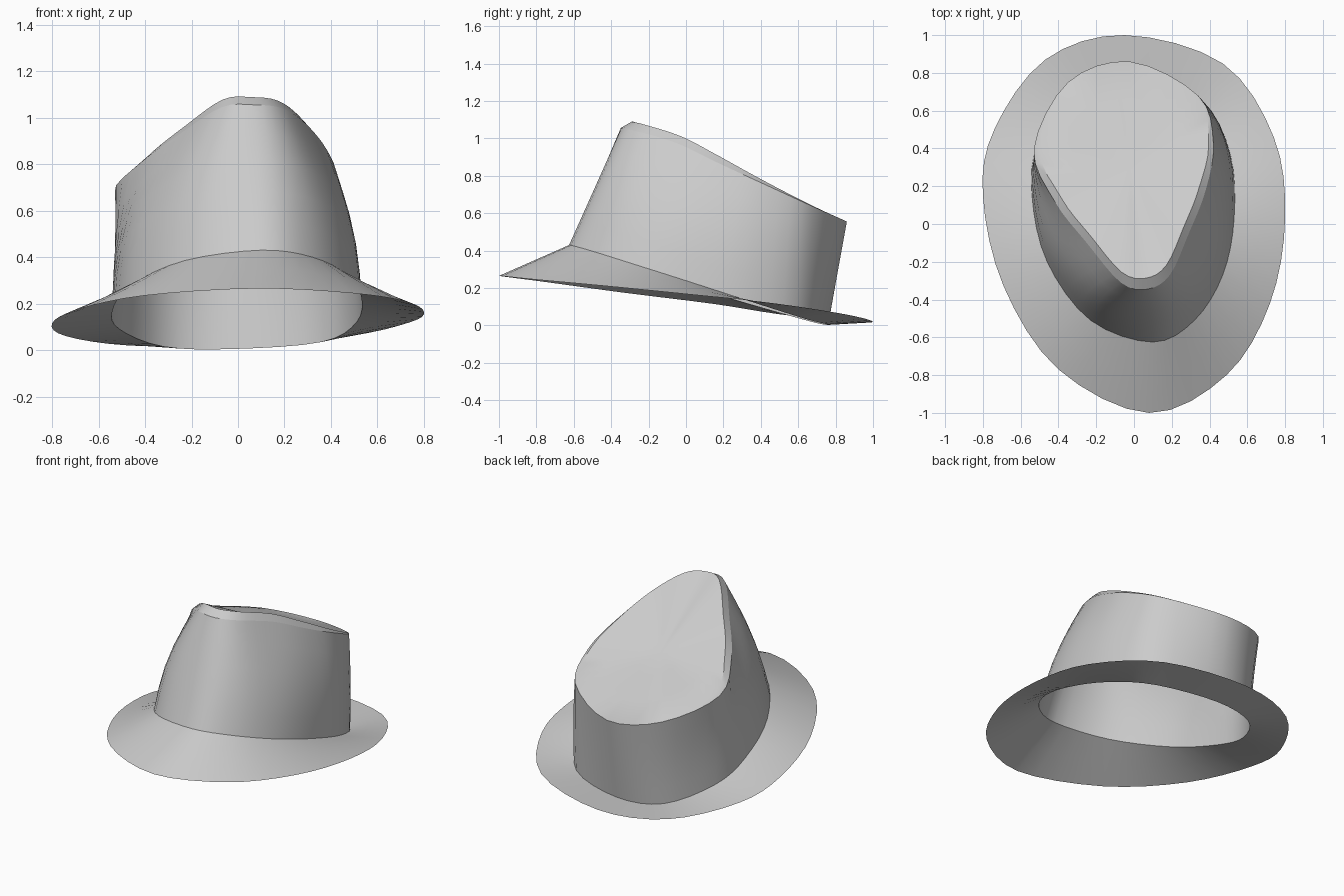
import bpy, math
from mathutils import Vector

cube = bpy.data.objects.get("Cube")
if cube:
    bpy.data.objects.remove(cube, do_unlink=True)

STEPS = 4  # segments between guide points

felt = bpy.data.materials.new("grey_felt")
felt.use_nodes = True
felt.diffuse_color = (0.6, 0.6, 0.6, 1)
felt.node_tree.nodes["Principled BSDF"].inputs["Base Color"].default_value = felt.diffuse_color


def smooth_loop(points):
    """Closed Catmull-Rom curve through the guide points."""
    pts = [Vector(p) for p in points]
    n, out = len(pts), []
    for i in range(n):
        a, b, c, d = (pts[(i + k) % n] for k in (-1, 0, 1, 2))
        for s in range(STEPS):
            t = s / STEPS
            out.append(0.5 * (2 * b + (c - a) * t + (2 * a - 5 * b + 4 * c - d) * t ** 2
                              + (3 * b - a - 3 * c + d) * t ** 3))
    return out


def blend(low, high, t, bulge=0.0):
    """Loop between two loops, swollen sideways where the wall leans inward."""
    mixed = []
    for p, q in zip(low, high):
        v = p.lerp(q, t)
        v.x += bulge * (p.x - q.x)
        mixed.append(v)
    return mixed


def loft(name, loops, tip=None):
    """Skin a stack of loops, closing on an optional tip point."""
    n = len(loops[0])
    verts = [v for loop in loops for v in loop]
    faces = []
    for r in range(len(loops) - 1):
        for i in range(n):
            j = (i + 1) % n
            faces.append((r * n + i, r * n + j, (r + 1) * n + j, (r + 1) * n + i))
    if tip is not None:
        verts.append(tip)
        last = (len(loops) - 1) * n
        faces += [(last + i, last + (i + 1) % n, len(verts) - 1) for i in range(n)]
    mesh = bpy.data.meshes.new(name)
    mesh.from_pydata(verts, [], faces)
    mesh.materials.append(felt)
    obj = bpy.data.objects.new(name, mesh)
    bpy.context.collection.objects.link(obj)
    bpy.ops.object.select_all(action='DESELECT')
    obj.select_set(True)
    bpy.context.view_layer.objects.active = obj
    bpy.ops.object.shade_smooth_by_angle(angle=math.radians(30))


# Guide loops, starting at the front and running towards +x
edge = smooth_loop([
    (.08, -1, .265), (.49, -.8, .245), (.72, -.42, .21), (.8, .03, .165),
    (.74, .46, .12), (.47, .85, .06), (-.05, 1, .02), (-.47, .87, .02),
    (-.74, .5, .06), (-.8, .15, .115), (-.69, -.33, .175), (-.4, -.77, .235)])
base = smooth_loop([
    (.1, -.625, .43), (.32, -.51, .4), (.47, -.27, .325), (.53, .03, .23),
    (.51, .37, .12), (.36, .64, .035), (-.02, .76, .005), (-.32, .69, .015),
    (-.51, .42, .09), (-.54, .15, .17), (-.46, -.2, .28), (-.23, -.51, .385)])
rim = smooth_loop([
    (.07, -.345, 1.055), (.19, -.27, 1.04), (.29, -.05, .975), (.38, .18, .865),
    (.42, .43, .75), (.34, .68, .635), (-.02, .86, .555), (-.35, .75, .59),
    (-.53, .4, .68), (-.42, .12, .805), (-.25, -.1, .93), (-.07, -.31, 1.045)])

# Brim
loft("brim", [edge, blend(edge, base, 0.5), base])

# Crown wall
wall = [blend(base, rim, t, 0.22 * math.sin(math.pi * t)) for t in (0, .2, .4, .6, .8, 1)]
loft("crown_wall", wall)

# Crown top: a narrow raised bevel that fades out towards the back
centre = Vector((-.02, .3, .785))
lip = []
for p in rim:
    front = min(1, max(0, (0.8 - p.y) / 0.6))
    q = p.lerp(centre, 0.09 * front)
    q.z = p.z + 0.033 * front
    lip.append(q)
rings = [blend(lip, [centre] * len(lip), t) for t in (.35, .7)]
loft("crown_top", [rim, lip] + rings, centre)
